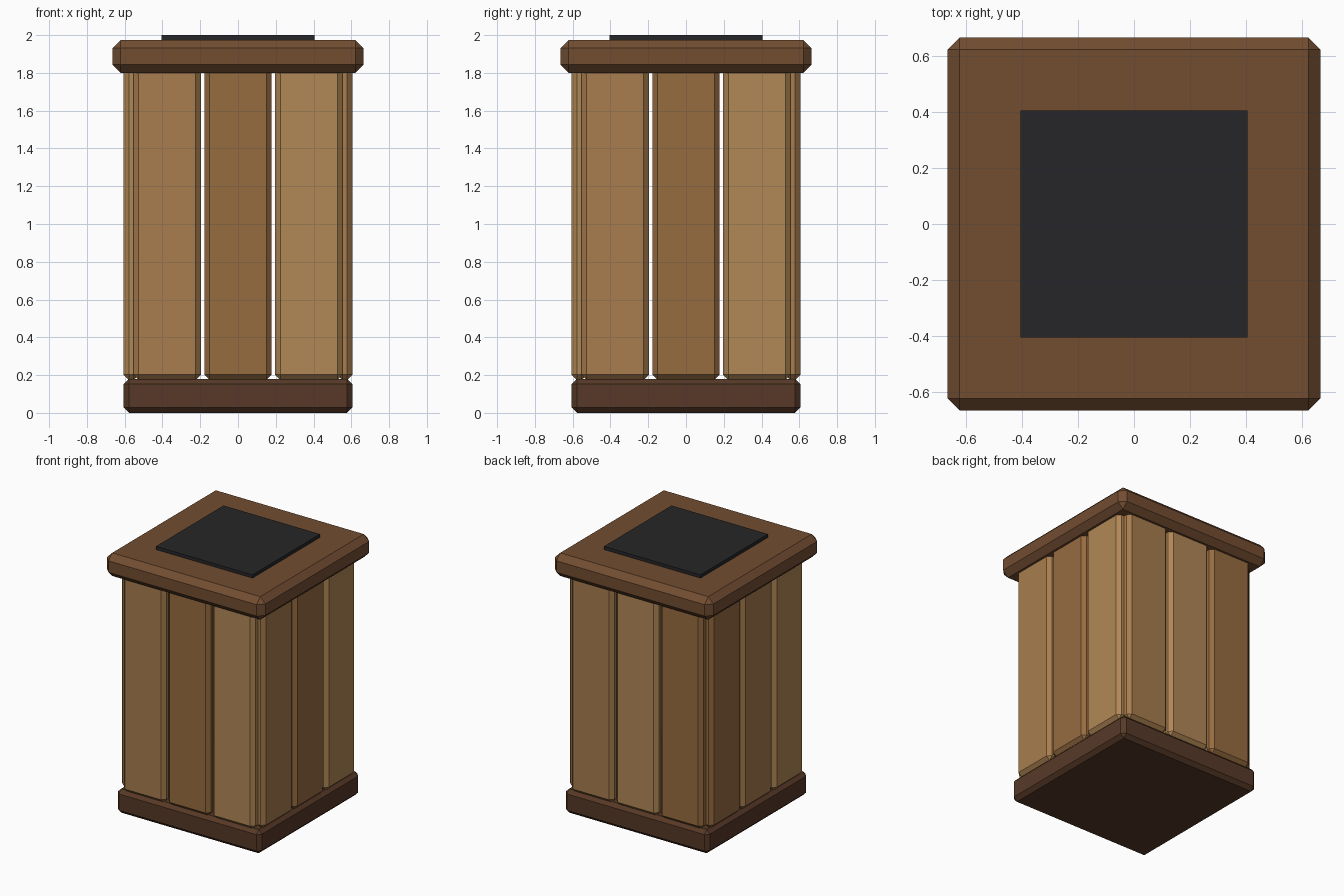
import bpy
from math import pi
from mathutils import Matrix

if "Cube" in bpy.data.objects:
    bpy.data.objects.remove(bpy.data.objects["Cube"])


def material(name, hex_rgb):
    # sRGB hex to linear viewport colour
    m = bpy.data.materials.new(name)
    rgb = [((hex_rgb >> s) & 255) / 255 for s in (16, 8, 0)]
    m.diffuse_color = [((c + 0.055) / 1.055) ** 2.4 for c in rgb] + [1]
    m.use_nodes = True
    m.node_tree.nodes["Principled BSDF"].inputs["Base Color"].default_value = m.diffuse_color
    return m


def box(name, center, size, mat, bevel=0, turn=0):
    # Box with single-segment chamfers, optionally turned about the world z axis
    bpy.ops.mesh.primitive_cube_add(size=1)
    ob = bpy.context.object
    ob.name = name
    ob.data.transform(Matrix.Rotation(turn, 4, 'Z') @ Matrix.Translation(center)
                      @ Matrix.Diagonal((*size, 1)))
    ob.data.materials.append(mat)
    if bevel:
        mod = ob.modifiers.new("chamfer", 'BEVEL')
        mod.width = bevel
        mod.segments = 1
    return ob


base_wood = material("base wood", 0x573927)
cap_wood = material("cap wood", 0x724D31)
panel_dark = material("dark panel", 0x262628)
plank_woods = [material("plank wood red", 0xA87D4E),
               material("plank wood brown", 0x976C40),
               material("plank wood pale", 0xB28856)]

# Base, overhanging cap and the dark top panel
box("base", (0, 0, 0.09), (1.21, 1.21, 0.18), base_wood, 0.028)
box("cap", (0, 0, 1.8875), (1.33, 1.33, 0.175), cap_wood, 0.044)
box("top_panel", (0, 0, 1.98), (0.81, 0.81, 0.04), panel_dark)

# Three separate planks on each side, wood tones listed left to right
sides = [("front", 0, (0, 1, 2)), ("right", pi / 2, (0, 1, 2)),
         ("back", pi, (0, 2, 1)), ("left", -pi / 2, (1, 0, 2))]
for side, turn, tones in sides:
    for i, tone in enumerate(tones):
        box(f"{side}_plank_{i + 1}", ((i - 1) * 0.375, -0.565, 1.005),
            (0.356, 0.08, 1.66), plank_woods[tone], 0.027, turn)
